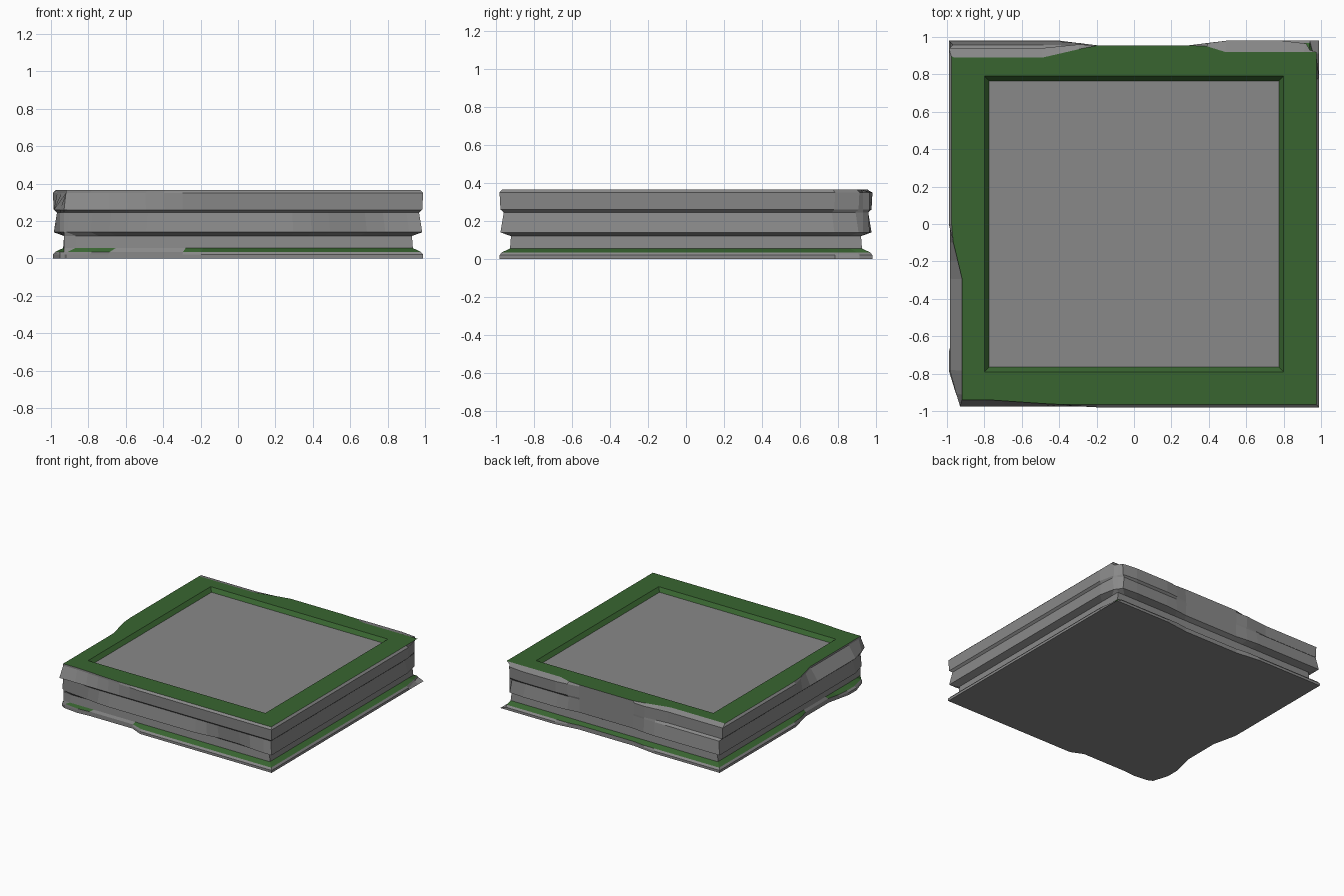
import bpy, bmesh

if "Cube" in bpy.data.objects:
    bpy.data.objects.remove(bpy.data.objects["Cube"])

moss = bpy.data.materials.new("moss_green")
moss.diffuse_color = (0.04, 0.13, 0.03, 1)
moss.use_nodes = True
moss.node_tree.nodes["Principled BSDF"].inputs["Base Color"].default_value = moss.diffuse_color
stone = bpy.data.materials.new("stone_grey")
stone.diffuse_color = (0.25, 0.25, 0.25, 1)
stone.use_nodes = True
stone.node_tree.nodes["Principled BSDF"].inputs["Base Color"].default_value = stone.diffuse_color

# Moulding profile from the base up to the rim, then into the recess: (z, inset)
PROFILE = [(0, 0), (.02, 0), (.035, .012), (.055, .055), (.12, .06), (.14, .005),
           (.245, .022), (.26, .005), (.35, 0), (.365, .015), (.365, .19), (.335, .215)]
HALF = (.99, .98)
STATIONS = [-1, -.93] + [i / 10 for i in range(-8, 9)] + [.93]
FRONT, RIGHT, BACK, LEFT = range(4)


# Worn stretch: full depth from start to end, fading out over the ramp length
def chip(side, low, high, start, end, depth, ramp):
    def wear(s, level, u):
        if s != side or not low <= level <= high:
            return 0
        away = max(start - u, u - end, 0)
        return depth * max(0, 1 - away / ramp)
    return wear


CHIPS = [
    chip(FRONT, 8, 9, -1, -.8, .04, .6),
    chip(FRONT, 0, 4, -.7, -.3, .045, .1),
    chip(FRONT, 0, 6, -1, -1, .06, .5),
    chip(FRONT, 5, 5, .5, .7, .03, .2),
    chip(RIGHT, 1, 8, 1, 1, .05, .2),
    chip(BACK, 9, 9, -1, -.5, .09, .4),
    chip(BACK, 7, 8, -1, -.5, .04, .4),
    chip(BACK, 0, 9, -.2, .3, .025, .2),
    chip(BACK, 9, 9, .5, 1, .06, .2),
    chip(BACK, 5, 8, 1, 1, .05, .1),
    chip(LEFT, 8, 9, -1, -.3, .07, .3),
    chip(LEFT, 0, 4, -.5, -.2, .045, .2),
    chip(LEFT, 0, 8, -1, -1, .06, .2),
]


def inset(side, level, u):
    # u runs along world x or y
    return max([PROFILE[level][1]] + [wear(side, level, u) for wear in CHIPS])


def point(side, level, t):
    # t runs counter-clockwise along the side
    u = -t if side in (BACK, LEFT) else t
    along = 0 if side in (FRONT, BACK) else 1
    across = 1 - along
    co = [0, 0, PROFILE[level][0]]
    co[across] = (HALF[across] - inset(side, level, u)) * (1 if side in (RIGHT, BACK) else -1)
    reach = HALF[along] - PROFILE[level][1]
    if t == -1:  # corner shared with the previous side
        prev = (side - 1) % 4
        reach = HALF[along] - inset(prev, level, -1 if prev in (BACK, LEFT) else 1)
    co[along] = u * reach
    return co


# Stone slab with mossy rim, ledge and recessed panel
bm = bmesh.new()
rings = [[bm.verts.new(point(s, lv, t)) for s in range(4) for t in STATIONS]
         for lv in range(len(PROFILE))]
n = len(rings[0])
for lv, (low, high) in enumerate(zip(rings, rings[1:])):
    for i in range(n):
        j = (i + 1) % n
        f = bm.faces.new((low[i], low[j], high[j], high[i]))
        f.normal_update()
        if lv >= 9 or (lv == 2 and f.normal.z > .5):
            f.material_index = 1
bm.faces.new(rings[0][::-1])
bm.faces.new(rings[-1])
me = bpy.data.meshes.new("stone_slab")
bm.to_mesh(me)
bm.free()
me.materials.append(stone)
me.materials.append(moss)
slab = bpy.data.objects.new("stone_slab", me)
bpy.context.collection.objects.link(slab)
